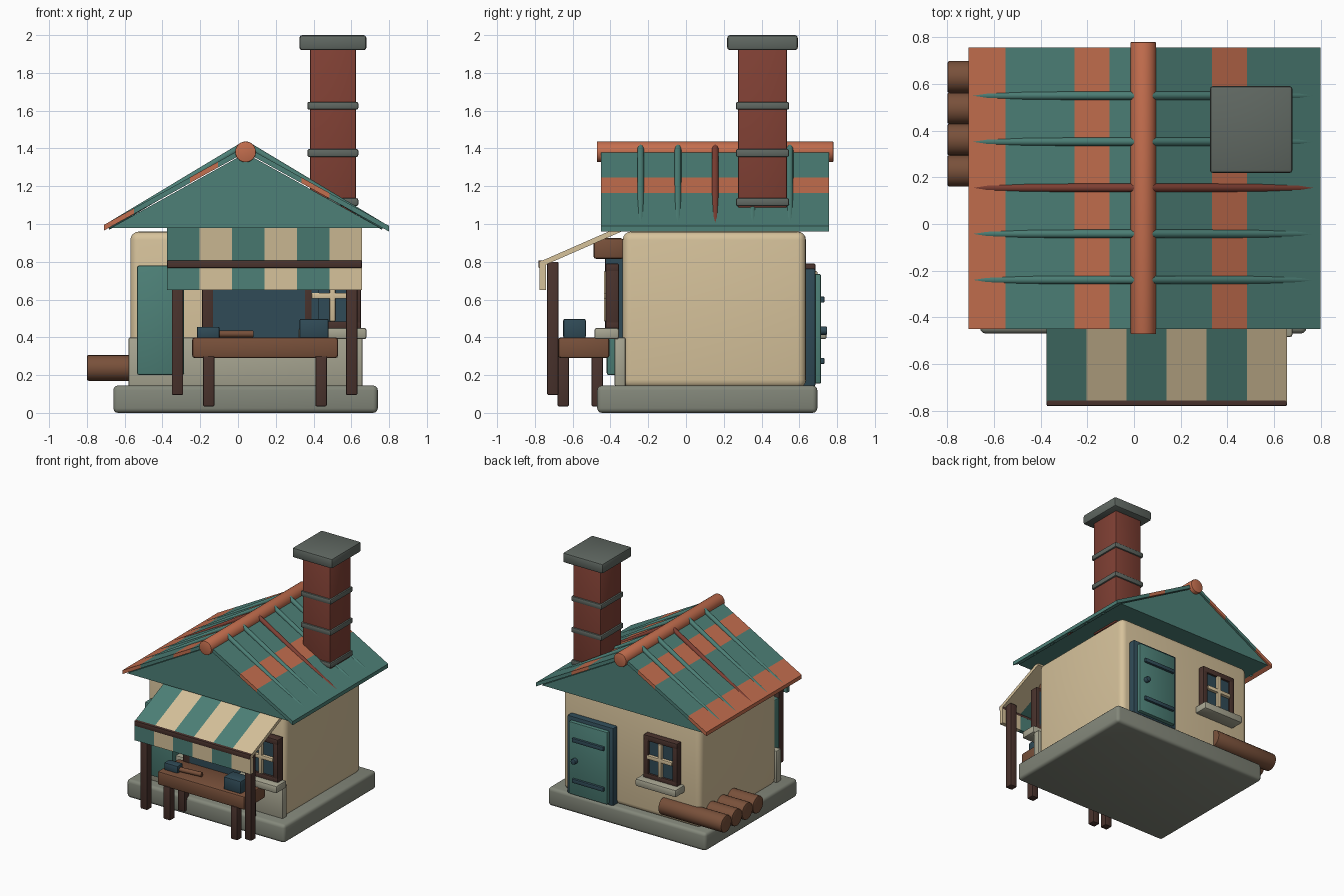
import bpy
import bmesh
import math
from mathutils import Vector

cube = bpy.data.objects.get("Cube")
if cube:
    bpy.data.objects.remove(cube, do_unlink=True)


def material(name, hex_code):
    srgb = [int(hex_code[i:i + 2], 16) / 255 for i in (0, 2, 4)]
    color = [c / 12.92 if c < 0.04 else ((c + 0.055) / 1.055) ** 2.4 for c in srgb] + [1]
    mat = bpy.data.materials.new(name)
    mat.use_nodes = True
    mat.diffuse_color = color
    mat.node_tree.nodes["Principled BSDF"].inputs["Base Color"].default_value = color
    return mat


CREAM = material("cream plaster", "d6c29b")
TEAL = material("teal paint", "4d8077")
ORANGE = material("terracotta", "c46e4e")
BRICK = material("red brick", "80402f".replace("2f", "34"))
DARK = material("dark timber", "4a332d")
WOOD = material("warm wood", "78503a")
NAVY = material("dark blue", "304b57")
STONE = material("grey stone", "83877a")
PALE = material("pale stone", "a8a692")
SLATE = material("slate grey", "606862")


def finish(name, bm, mat):
    bmesh.ops.recalc_face_normals(bm, faces=bm.faces)
    mesh = bpy.data.meshes.new(name)
    bm.to_mesh(mesh)
    bm.free()
    mesh.materials.append(mat)
    mesh.polygons.foreach_set("use_smooth", [True] * len(mesh.polygons))
    mesh.set_sharp_from_angle(angle=math.radians(35))
    obj = bpy.data.objects.new(name, mesh)
    bpy.context.scene.collection.objects.link(obj)
    return obj


def box(name, mat, x, y, z, bevel=0.008, segments=2):
    """Bevelled box from (low, high) ranges on each axis."""
    bm = bmesh.new()
    bmesh.ops.create_cube(bm, size=1)
    for v in bm.verts:
        v.co = [lo + (c + 0.5) * (hi - lo) for c, (lo, hi) in zip(v.co, (x, y, z))]
    if bevel:
        bmesh.ops.bevel(bm, geom=bm.edges[:], offset=bevel, segments=segments,
                        profile=0.5, affect='EDGES')
    return finish(name, bm, mat)


def prism(name, mat, profile, span, axis):
    """Extrude a 2D profile along x (profile is y, z) or y (profile is x, z)."""
    bm = bmesh.new()
    rings = []
    for s in span:
        rings.append([bm.verts.new((s, a, b) if axis == "x" else (a, s, b))
                      for a, b in profile])
    bm.faces.new(rings[0])
    bm.faces.new(rings[1][::-1])
    n = len(profile)
    for i in range(n):
        j = (i + 1) % n
        bm.faces.new((rings[0][i], rings[0][j], rings[1][j], rings[1][i]))
    return finish(name, bm, mat)


def rod(name, mat, start, end, radius, sides=20, bevel=0.0):
    start, end = Vector(start), Vector(end)
    bm = bmesh.new()
    bmesh.ops.create_cone(bm, cap_ends=True, segments=sides, radius1=radius,
                          radius2=radius, depth=(end - start).length)
    if bevel:
        rims = [e for e in bm.edges if any(len(f.verts) > 4 for f in e.link_faces)]
        bmesh.ops.bevel(bm, geom=rims, offset=bevel, segments=2, profile=0.5, affect='EDGES')
    obj = finish(name, bm, mat)
    obj.location = (start + end) / 2
    obj.rotation_mode = 'QUATERNION'
    obj.rotation_quaternion = (end - start).to_track_quat('Z', 'Y')
    return obj


# Foundation and walls
box("foundation", STONE, (-0.66, 0.74), (-0.47, 0.695), (0, 0.145), 0.025, 3)
box("walls", CREAM, (-0.57, 0.65), (-0.335, 0.635), (0.13, 0.96), 0.045, 4)
box("front_wainscot", PALE, (-0.58, 0.66), (-0.378, -0.32), (0.14, 0.4), 0.01)

# Roof: solid core with gables, striped slopes, ridge and ribs
MID, APEX, SLOPE = 0.04, 1.41, 0.553
Y_ROOF = (-0.45, 0.757)


def roof_z(x):
    return APEX - SLOPE * abs(x - MID)


prism("roof_core", TEAL, [(-0.675, 0.978), (0.755, 0.978), (MID, 1.375)], (-0.44, 0.747), "y")
stops = (-0.71, -0.55, -0.255, -0.105, MID, 0.335, 0.485, 0.8)
stripe_mats = (ORANGE, TEAL, ORANGE, TEAL, TEAL, ORANGE, TEAL)
for i, mat in enumerate(stripe_mats):
    a, b = stops[i], stops[i + 1]
    prism(f"roof_stripe_{i + 1}", mat,
          [(a, roof_z(a)), (b, roof_z(b)), (b, roof_z(b) - 0.03), (a, roof_z(a) - 0.03)],
          Y_ROOF, "y")
rod("ridge_pole", ORANGE, (MID, -0.472, 1.382), (MID, 0.78, 1.382), 0.055, 24, 0.004)
for i in range(5):
    y = -0.24 + 0.1975 * i
    for side, label in ((-1, "right"), (1, "left")):
        top, low = MID + side * 0.03, MID + side * 0.73
        rod(f"roof_rib_{label}_{i + 1}", BRICK if i == 2 else TEAL,
            (top, y, roof_z(top) + 0.012), (low, y, roof_z(low) - 0.021), 0.018, 12)

# Chimney
box("chimney_stack", BRICK, (0.38, 0.625), (0.275, 0.535), (0.965, 1.93), 0.01)
for i, z in enumerate((1.095, 1.355, 1.605)):
    box(f"chimney_band_{i + 1}", SLATE, (0.367, 0.637), (0.264, 0.546), (z, z + 0.042), 0.01)
box("chimney_cap", SLATE, (0.325, 0.68), (0.218, 0.592), (1.92, 2.0), 0.015)


# Small windows on front and back
def window(name, cx, wall_y, out):
    def part(label, mat, half, z, near, far, bevel=0.006):
        ys = sorted((wall_y + out * near, wall_y + out * far))
        box(f"{name}_{label}", mat, (cx - half, cx + half), ys, z, bevel)

    part("glass", NAVY, 0.12, (0.46, 0.76), -0.02, 0.035, 0)
    part("frame_top", DARK, 0.15, (0.745, 0.79), -0.02, 0.05)
    part("frame_bottom", DARK, 0.15, (0.44, 0.485), -0.02, 0.05)
    part("mullion", CREAM, 0.015, (0.485, 0.75), 0.03, 0.06, 0.004)
    part("crossbar", CREAM, 0.11, (0.605, 0.635), 0.03, 0.06, 0.004)
    part("sill", PALE, 0.18, (0.39, 0.45), -0.02, 0.11, 0.012)
    ys = sorted((wall_y - out * 0.02, wall_y + out * 0.05))
    for side in (-1, 1):
        xs = sorted((cx + side * 0.105, cx + side * 0.15))
        box(f"{name}_jamb_{'right' if side < 0 else 'left'}", DARK, xs, ys, (0.44, 0.79), 0.006)


window("front_window", 0.5, -0.375, -1)
window("back_window", -0.25, 0.635, 1)

# Serving hatch and its open shutter
box("hatch_opening", NAVY, (-0.14, 0.43), (-0.425, -0.32), (0.39, 0.82), 0)
box("hatch_jamb", DARK, (-0.19, -0.13), (-0.43, -0.33), (0.39, 0.84))
box("hatch_lintel", WOOD, (-0.22, 0.52), (-0.49, -0.33), (0.815, 0.925), 0.015)
box("hatch_shutter", TEAL, (-0.535, -0.285), (-0.42, -0.33), (0.2, 0.78), 0.012)

# Back door
box("door_frame", NAVY, (0.165, 0.575), (0.6, 0.685), (0.14, 0.765), 0.01)
box("door_panel", TEAL, (0.2, 0.54), (0.66, 0.715), (0.155, 0.735), 0.008)
for i, z in enumerate((0.275, 0.6)):
    box(f"door_strap_{i + 1}", NAVY, (0.22, 0.5), (0.7, 0.733), (z - 0.016, z + 0.016), 0.005)
rod("door_knob", NAVY, (0.48, 0.7, 0.435), (0.48, 0.747, 0.435), 0.022, 16, 0.006)

# Striped awning with valance
X0, STEP = -0.375, 0.1717
for i in range(6):
    span = (X0 + STEP * i, X0 + STEP * (i + 1))
    mat = CREAM if i % 2 else TEAL
    prism(f"awning_stripe_{i + 1}", mat,
          [(-0.775, 0.8), (-0.33, 0.995), (-0.33, 0.965), (-0.775, 0.77)], span, "x")
    box(f"valance_stripe_{i + 1}", mat, span, (-0.775, -0.742), (0.65, 0.785), 0)
box("awning_rail", DARK, (X0, X0 + 6 * STEP), (-0.781, -0.74), (0.767, 0.808), 0.006)
for x, label in ((-0.32, "right"), (0.602, "left")):
    box(f"awning_post_{label}", DARK, (x - 0.03, x + 0.03), (-0.735, -0.675), (0.095, 0.8), 0.006)

# Work table with tools
box("table_top", WOOD, (-0.243, 0.53), (-0.677, -0.405), (0.29, 0.4), 0.015)
for x, side in ((-0.155, "right"), (0.44, "left")):
    for y, end in ((-0.65, "front"), (-0.47, "back")):
        box(f"table_leg_{end}_{side}", DARK, (x - 0.03, x + 0.03), (y - 0.03, y + 0.03),
            (0.035, 0.3), 0.006)
box("tool_chest", NAVY, (0.325, 0.48), (-0.65, -0.53), (0.395, 0.498), 0.01)
box("mallet_head", NAVY, (-0.218, -0.098), (-0.625, -0.555), (0.395, 0.456), 0.008)
rod("mallet_handle", WOOD, (-0.12, -0.59, 0.418), (0.08, -0.57, 0.418), 0.018, 12)

# Stacked logs beside the right back corner
for i in range(4):
    y = 0.63 - 0.134 * i
    rod(f"log_{i + 1}", WOOD, (-0.8, y, 0.238), (-0.24, y, 0.238), 0.068, 20, 0.008)
